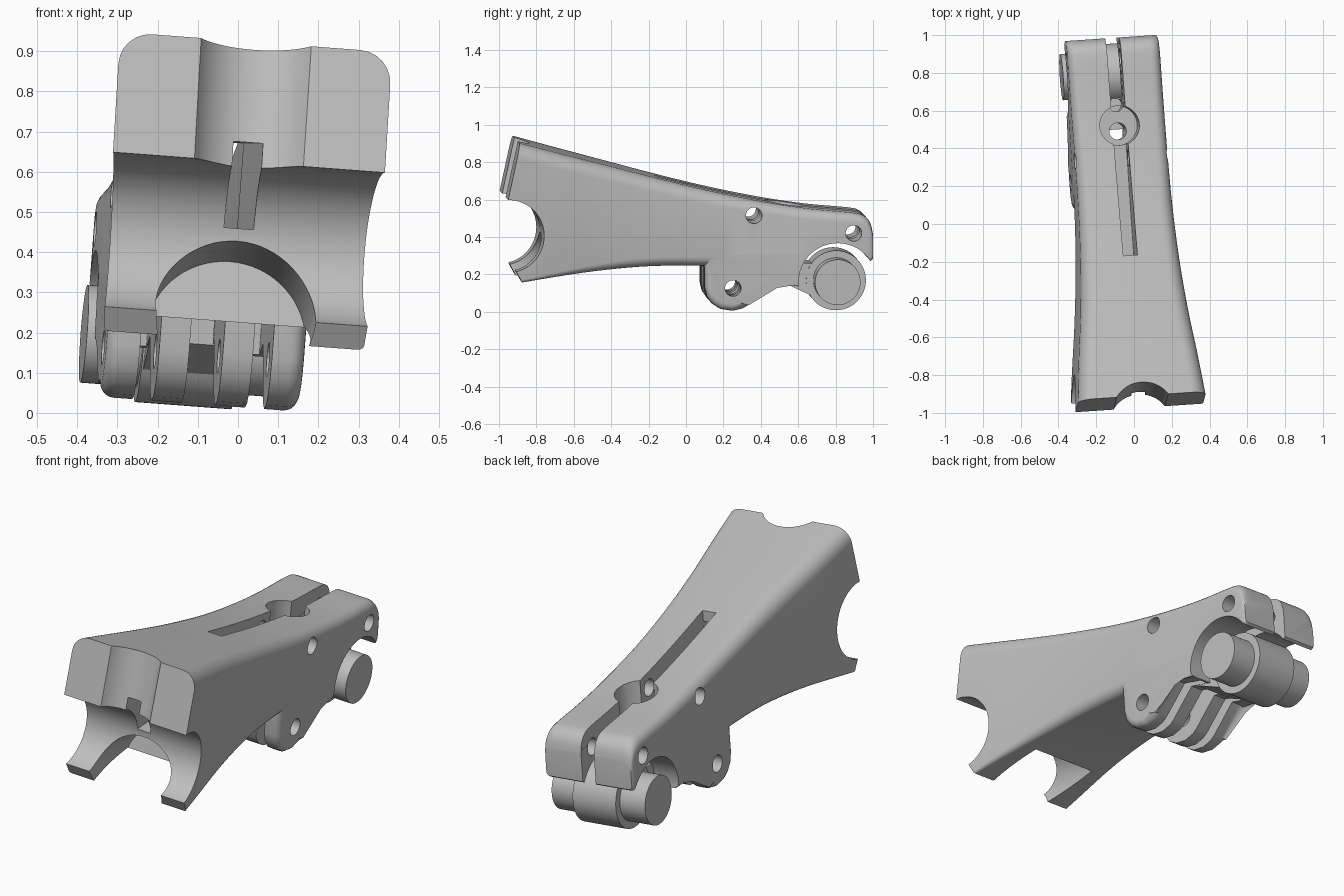
import bpy, bmesh, math
from mathutils import Matrix, Vector

cube = bpy.data.objects.get("Cube")
if cube:
    bpy.data.objects.remove(cube, do_unlink=True)

grey = bpy.data.materials.new("plain grey")
grey.use_nodes = True
grey.diffuse_color = (0.52, 0.52, 0.52, 1)
grey.node_tree.nodes["Principled BSDF"].inputs["Base Color"].default_value = (0.52, 0.52, 0.52, 1)


def make(name, bm):
    bmesh.ops.recalc_face_normals(bm, faces=bm.faces)
    me = bpy.data.meshes.new(name)
    bm.to_mesh(me)
    bm.free()
    me.materials.append(grey)
    ob = bpy.data.objects.new(name, me)
    bpy.context.collection.objects.link(ob)
    return ob


def box(name, x, y, z):
    bm = bmesh.new()
    size = Matrix.Diagonal((x[1] - x[0], y[1] - y[0], z[1] - z[0], 1))
    mid = Matrix.Translation((sum(x) / 2, sum(y) / 2, sum(z) / 2))
    bmesh.ops.create_cube(bm, size=1, matrix=mid @ size)
    return make(name, bm)


def rod(name, a, b, r, sides=48):
    a, b = Vector(a), Vector(b)
    bm = bmesh.new()
    turn = (b - a).to_track_quat('Z', 'Y').to_matrix().to_4x4()
    bmesh.ops.create_cone(bm, cap_ends=True, segments=sides, radius1=r, radius2=r,
                          depth=(b - a).length, matrix=Matrix.Translation((a + b) / 2) @ turn)
    return make(name, bm)


def prism(name, outline, half, bevel=0):
    """Side outline in (y, z), extruded across the width."""
    bm = bmesh.new()
    rings = [[bm.verts.new((s * half, y, z)) for y, z in outline] for s in (-1, 1)]
    caps = [bm.faces.new(r) for r in rings]
    n = len(outline)
    for i in range(n):
        j = (i + 1) % n
        bm.faces.new((rings[0][i], rings[0][j], rings[1][j], rings[1][i]))
    if bevel:
        edges = [e for f in caps for e in f.edges]
        bmesh.ops.bevel(bm, geom=edges, offset=bevel, segments=5, profile=0.5, affect='EDGES')
    return make(name, bm)


def combine(ob, other, op='DIFFERENCE'):
    other.hide_render = True
    mod = ob.modifiers.new("join", 'BOOLEAN')
    mod.operation, mod.solver, mod.object = op, 'EXACT', other
    bpy.context.view_layer.objects.active = ob
    bpy.ops.object.modifier_apply(modifier=mod.name)
    bpy.data.objects.remove(other, do_unlink=True)


# Body stations: y at top, y at bottom, half width, top, bottom, top radius, bottom radius
stations = [
    (-.915, -1.08, .34, .925, .15, .08, .005),
    (-.7, -.8, .316, .868, .197, .08, .02),
    (-.46, -.5, .285, .806, .238, .08, .04),
    (-.2, -.2, .262, .738, .262, .075, .05),
    (.1, .1, .249, .665, .262, .07, .05),
    (.4, .4, .246, .604, .255, .06, .04),
    (.65, .65, .246, .567, .25, .055, .03),
    (.87, .87, .246, .547, .27, .05, .02),
    (.935, .935, .245, .532, .28, .05, .02),
    (.97, .97, .243, .495, .29, .05, .02),
    (.985, .985, .238, .44, .3, .05, .02),
]


def smooth_rows(rows, steps=4):
    out = []
    for i in range(len(rows) - 1):
        p0, p1, p2, p3 = (rows[max(0, min(len(rows) - 1, i + k))] for k in (-1, 0, 1, 2))
        for s in range(steps):
            t = s / steps
            out.append([b + t * ((c - a) / 2 + t * ((2 * a - 5 * b + 4 * c - d) / 2
                        + t * (3 * b - a - 3 * c + d) / 2))
                        for a, b, c, d in zip(p0, p1, p2, p3)])
    return out + [list(rows[-1])]


def section(yt, yb, w, zt, zb, rt, rb, n=6):
    pts = []
    for q, (sx, top) in enumerate(((1, 1), (-1, 1), (-1, 0), (1, 0))):
        r = rt if top else rb
        cz = zt - r if top else zb + r
        for k in range(n + 1):
            a = math.pi / 2 * (q + k / n)
            z = cz + r * math.sin(a)
            y = yb + (yt - yb) * (z - zb) / (zt - zb)
            pts.append((sx * (w - r) + r * math.cos(a), y, z))
    return pts


bm = bmesh.new()
rings = [[bm.verts.new(p) for p in section(*row)] for row in smooth_rows(stations)]
for a, b in zip(rings, rings[1:]):
    for i in range(len(a)):
        j = (i + 1) % len(a)
        bm.faces.new((a[i], a[j], b[j], b[i]))
bm.faces.new(rings[0])
bm.faces.new(rings[-1])
body = make("body", bm)

# Hanging lug under the rear half
lug = [(.085, .36), (.085, .15), (.097, .1), (.125, .06), (.17, .032), (.235, .022), (.29, .035),
       (.32, .055), (.46, .185), (.64, .14), (.64, .36)]
combine(body, prism("lug", lug, .247, .035), 'UNION')

# Front: clamp hollow, angled tips, vertical groove and arched bite
combine(body, rod("clamp_cut", (-1, -.978, .43), (1, -.978, .43), .195, 64))
combine(body, prism("tip_cut", [(-1.3, .43), (-.978, .43), (-.935, .245), (-.895, .172),
                                (-.84, .08), (-1.3, .08)], .8))
along = Vector((0, .065, .295)).normalized()
out = Vector((0, -along.z, along.y))
mid = Vector((0, -.95, .77)) + out * .09
combine(body, rod("groove_cut", mid - along * .3, mid + along * .4, .165, 64))
arch = Vector((0, -.79, .225))
combine(body, rod("arch_cut", arch + out * .4, arch - out * .2, .2, 64))

# Lengthwise channel, open on top toward the rear
combine(body, box("channel_cut", (-.037, .037), (-1.2, -.1), (.46, .675)))
combine(body, box("top_slot_cut", (-.0375, .0375), (-.17, 1.2), (.461, 1)))
combine(body, box("rear_slot_cut", (-.036, .036), (.66, 1.2), (.1, .9)))
combine(body, rod("pocket_cut", (0, .52, .43), (0, .52, .9), .105))
combine(body, rod("pocket_hole_cut", (0, .49, -.1), (0, .49, .6), .045))
combine(body, rod("small_hole_cut", (0, .63, .3), (0, .63, .9), .036))

# Rear hollow around the pivot, slots between the lug plates
pivot_y, pivot_z = .795, .178
combine(body, rod("pivot_cut", (-1, pivot_y, pivot_z), (1, pivot_y, pivot_z), .209, 64))
for s in (-1, 1):
    xs = sorted((s * .117, s * .165))
    combine(body, box("lug_slot_cut", xs, (.04, .57), (-.1, .275)))
combine(body, box("lug_middle_cut", (-.042, .042), (-.03, .47), (-.1, .3)))

# Cross pin holes
for y, z in ((.345, .535), (.88, .44), (.235, .145)):
    combine(body, rod("pin_hole_cut", (-1, y, z), (1, y, z), .043, 32))

# Pivot barrel with its arm, and the pin through it
barrel = rod("barrel", (-.12, pivot_y, pivot_z), (.12, pivot_y, pivot_z), .16, 64)
arm = [(.5, .172), (.72, .07), (.8, .15), (.7, .27), (.5, .27)]
combine(barrel, prism("arm", arm, .115), 'UNION')
pin = rod("pivot_pin", (-.26, pivot_y, pivot_z), (.26, pivot_y, pivot_z), .122, 64)

# Final slight lean of the whole piece, and shading
pose = (Matrix.Translation((-.085, 0, 0)) @ Matrix.Rotation(.067, 4, 'Z')
        @ Matrix.Rotation(.075, 4, 'Y'))
for ob in (body, barrel, pin):
    ob.data.transform(pose)
    bpy.ops.object.select_all(action='DESELECT')
    ob.select_set(True)
    bpy.context.view_layer.objects.active = ob
    bpy.ops.object.shade_smooth_by_angle(angle=math.radians(32))
